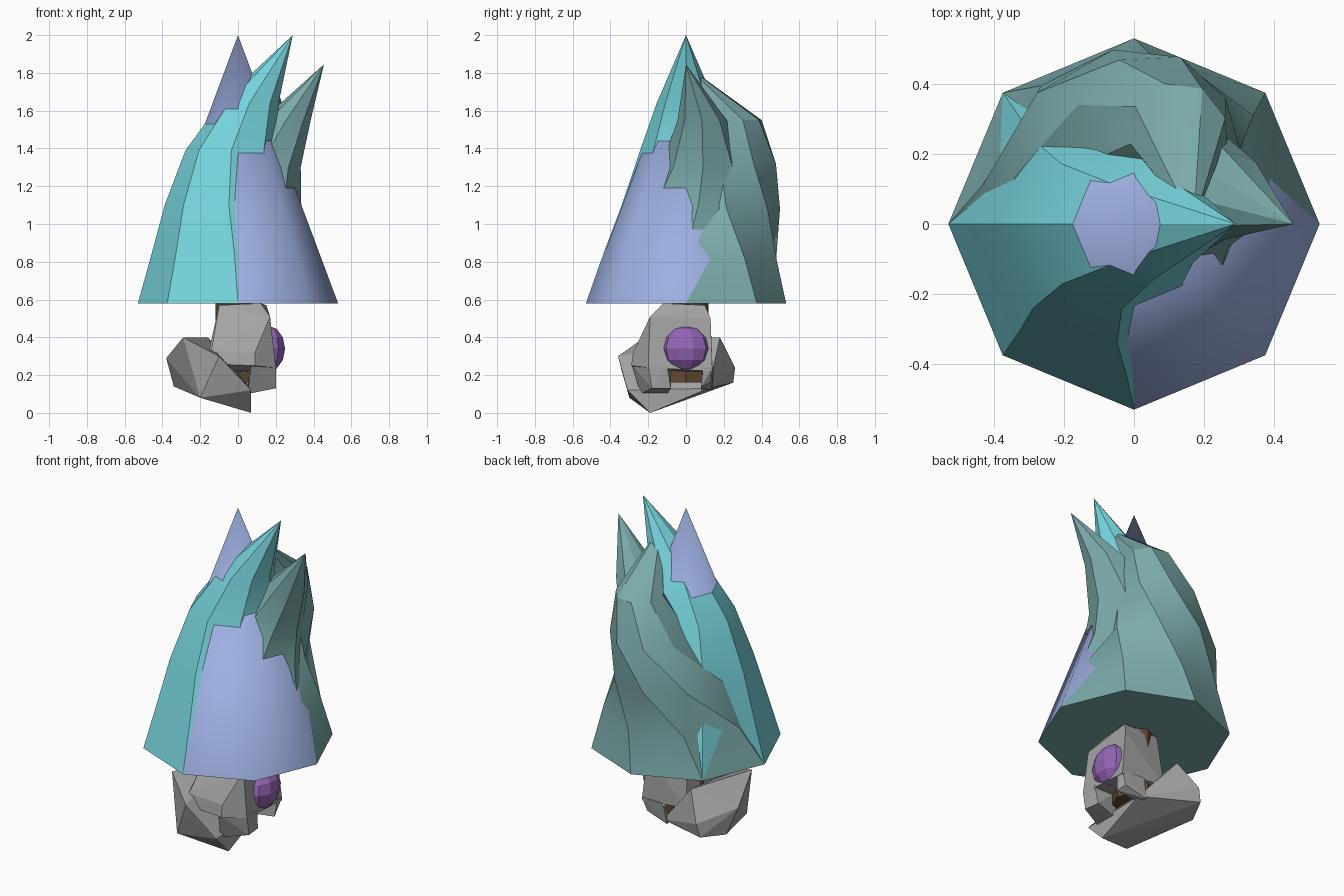
import bpy, bmesh, math
from mathutils import Vector

if "Cube" in bpy.data.objects:
    bpy.data.objects.remove(bpy.data.objects["Cube"])


def material(name, rgb):
    m = bpy.data.materials.new(name)
    m.diffuse_color = (*rgb, 1)
    m.use_nodes = True
    m.node_tree.nodes["Principled BSDF"].inputs["Base Color"].default_value = m.diffuse_color
    return m


BLUE = material("periwinkle", (.34, .43, .75))
CYAN = material("cyan", (.185, .66, .72))
TEAL = material("grey teal", (.20, .40, .40))
STONE = material("stone grey", (.37, .37, .37))
PURPLE = material("purple", (.30, .13, .47))
BROWN = material("bark brown", (.13, .065, .03))


def finish(bm, name, mat):
    bmesh.ops.recalc_face_normals(bm, faces=bm.faces[:])
    me = bpy.data.meshes.new(name)
    bm.to_mesh(me)
    bm.free()
    me.materials.append(mat)
    ob = bpy.data.objects.new(name, me)
    bpy.context.collection.objects.link(ob)
    return ob


def smooth(ob, degrees):
    bpy.ops.object.select_all(action='DESELECT')
    ob.select_set(True)
    bpy.context.view_layer.objects.active = ob
    bpy.ops.object.shade_smooth_by_angle(angle=math.radians(degrees))


def swept_cone(name, mat, rings, tip, degrees, cap=False):
    """Eight-sided cone through rings of (x, y, z, radius, twist) to a tip."""
    bm = bmesh.new()
    loops = []
    for x, y, z, r, twist in rings:
        angles = [math.radians(45 * i + twist) for i in range(8)]
        loops.append([bm.verts.new((x + r * math.cos(a), y + r * math.sin(a), z)) for a in angles])
    for lo, hi in zip(loops, loops[1:]):
        for i in range(8):
            j = (i + 1) % 8
            bm.faces.new((lo[i], lo[j], hi[j], hi[i]))
    top = bm.verts.new(tip)
    for i in range(8):
        bm.faces.new((loops[-1][i], loops[-1][(i + 1) % 8], top))
    if cap:
        bm.faces.new(loops[0][::-1])
    ob = finish(bm, name, mat)
    smooth(ob, degrees)


def rock(name, points):
    bm = bmesh.new()
    for p in points:
        bm.verts.new(p)
    bmesh.ops.convex_hull(bm, input=bm.verts[:])
    loose = [v for v in bm.verts if not v.link_faces]
    bmesh.ops.delete(bm, geom=loose, context='VERTS')
    finish(bm, name, STONE)


# foliage: one straight cone and three curling ones on the same base
BASE = (0, 0, .58, .53, 0)
swept_cone("straight_foliage", BLUE, [BASE], (0, 0, 2), 180)
swept_cone("curled_foliage_left", CYAN, [
    BASE, (-.02, 0, .85, .435, 0), (-.048, 0, 1.1, .34, 0),
    (-.035, 0, 1.39, .243, 0), (.06, 0, 1.64, .155, 0)], (.29, 0, 2), 30)
swept_cone("curled_foliage_right", TEAL, [
    BASE, (-.02, 0, .85, .425, 0), (.015, .065, 1.1, .32, 0),
    (.11, .09, 1.3, .222, 0), (.255, .085, 1.55, .13, 0)], (.455, 0, 1.845), 30)
swept_cone("curled_foliage_back", TEAL, [
    BASE, (-.005, .05, .82, .432, -8), (-.02, .175, 1.08, .325, -38),
    (.055, .262, 1.32, .228, -65), (.125, .265, 1.55, .14, -75)],
    (.17, 0, 1.84), 30, cap=True)

# trunk
bm = bmesh.new()
bmesh.ops.create_cone(bm, cap_ends=True, segments=8, radius1=.12, radius2=.12, depth=.42)
bmesh.ops.translate(bm, verts=bm.verts[:], vec=Vector((0, 0, .37)))
finish(bm, "trunk", BROWN)

# stones piled round the trunk
rock("lower_stone", [
    (-.38, .04, .29), (-.29, -.22, .4), (-.34, .1, .14), (-.2, -.3, .08),
    (.07, -.19, 0), (.07, -.31, .12), (-.1, -.36, .3), (-.1, -.34, .22),
    (-.27, .25, .16), (-.25, .26, .24), (-.16, .18, .4), (.07, .12, .13)])
rock("upper_stone", [
    (-.1, -.12, .57), (.12, -.12, .58), (.15, .1, .57), (-.08, .1, .57),
    (.17, -.19, .51), (.17, .13, .5), (-.17, -.28, .26), (.09, -.29, .25),
    (-.14, -.27, .33), (.09, -.28, .32), (.2, -.2, .24), (.2, .14, .22),
    (-.1, .14, .25), (0, -.2, .22)])
rock("stone_foot_front", [
    (.2, -.2, .25), (.2, -.1, .25), (.2, -.18, .13), (.19, -.08, .13),
    (.07, -.29, .26), (.05, -.24, .1), (.05, -.1, .1), (.06, -.08, .25)])
rock("stone_foot_back", [
    (.2, .14, .24), (.2, .09, .24), (.19, .08, .14), (.17, .13, .16),
    (.05, .15, .24), (.04, .08, .12), (.03, .14, .12)])

# purple gem set in the stone
bm = bmesh.new()
bmesh.ops.create_uvsphere(bm, u_segments=10, v_segments=6, radius=.125)
bmesh.ops.scale(bm, verts=bm.verts[:], vec=Vector((.75, 1.05, .97)))
bmesh.ops.translate(bm, verts=bm.verts[:], vec=Vector((.16, 0, .34)))
finish(bm, "gem", PURPLE)
